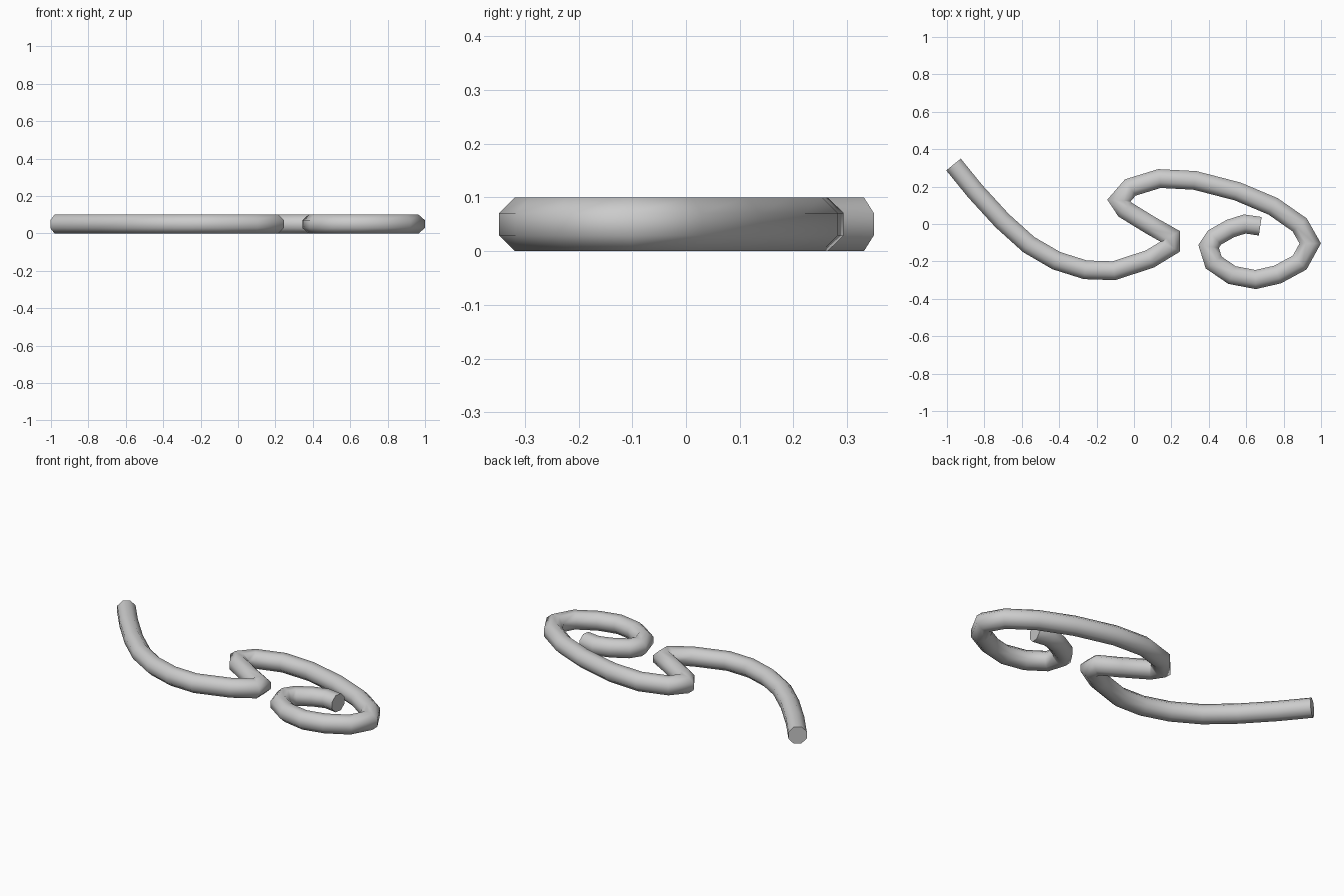
import bpy, bmesh, math
from mathutils import Vector

if "Cube" in bpy.data.objects:
    bpy.data.objects.remove(bpy.data.objects["Cube"])

# centre line of the bent rod, in the ground plane (hundredths of a unit)
path = [(-96.5, 31.8), (-84.8, 17.4), (-70.5, 1.8), (-56.3, -11), (-41.5, -19.6),
        (-26, -24.5), (-10.8, -25), (8.5, -18.7), (19.5, -12), (19.5, -6.7),
        (9, -.8), (-4.8, 7.7), (-8, 12.6), (-2, 19.5), (13.6, 24.3), (32.6, 23.3),
        (55.4, 17.4), (74.4, 9.4), (88.6, -.5), (94.2, -10.4), (88.6, -20.6),
        (76.8, -27), (65, -29.7), (52.4, -27.3), (42.6, -20.6), (39.9, -12),
        (43.1, -7.2), (51.6, -2.4), (59.2, 0), (67.5, -1.2)]
pts = [Vector((x / 100, y / 100, 0.05)) for x, y in path]

SIDES, APOTHEM = 8, 0.05
R = APOTHEM / math.cos(math.pi / SIDES)
up = Vector((0, 0, 1))

# sweep an octagon along the path with mitred corners
bm = bmesh.new()
rings = []
for i, p in enumerate(pts):
    d0 = (p - pts[max(i - 1, 0)]).normalized()
    d1 = (pts[min(i + 1, len(pts) - 1)] - p).normalized()
    t = (d0 + d1).normalized()
    ref = d1 if d1.length > 0 else d0
    side = t.cross(up) / max(t.dot(ref), 0.5)
    ring = []
    for k in range(SIDES):
        a = 2 * math.pi * (k + 0.5) / SIDES
        ring.append(bm.verts.new(p + side * R * math.cos(a) + up * R * math.sin(a)))
    rings.append(ring)
for a, b in zip(rings, rings[1:]):
    for k in range(SIDES):
        j = (k + 1) % SIDES
        bm.faces.new((a[k], a[j], b[j], b[k]))

# end caps
bm.faces.new(rings[0][::-1])
bm.faces.new(rings[-1])
bmesh.ops.recalc_face_normals(bm, faces=bm.faces)

mesh = bpy.data.meshes.new("bent_rod")
bm.to_mesh(mesh)
bm.free()
rod = bpy.data.objects.new("bent_rod", mesh)
bpy.context.collection.objects.link(rod)
bpy.context.view_layer.objects.active = rod
rod.select_set(True)
bpy.ops.object.shade_smooth_by_angle(angle=math.radians(65))
